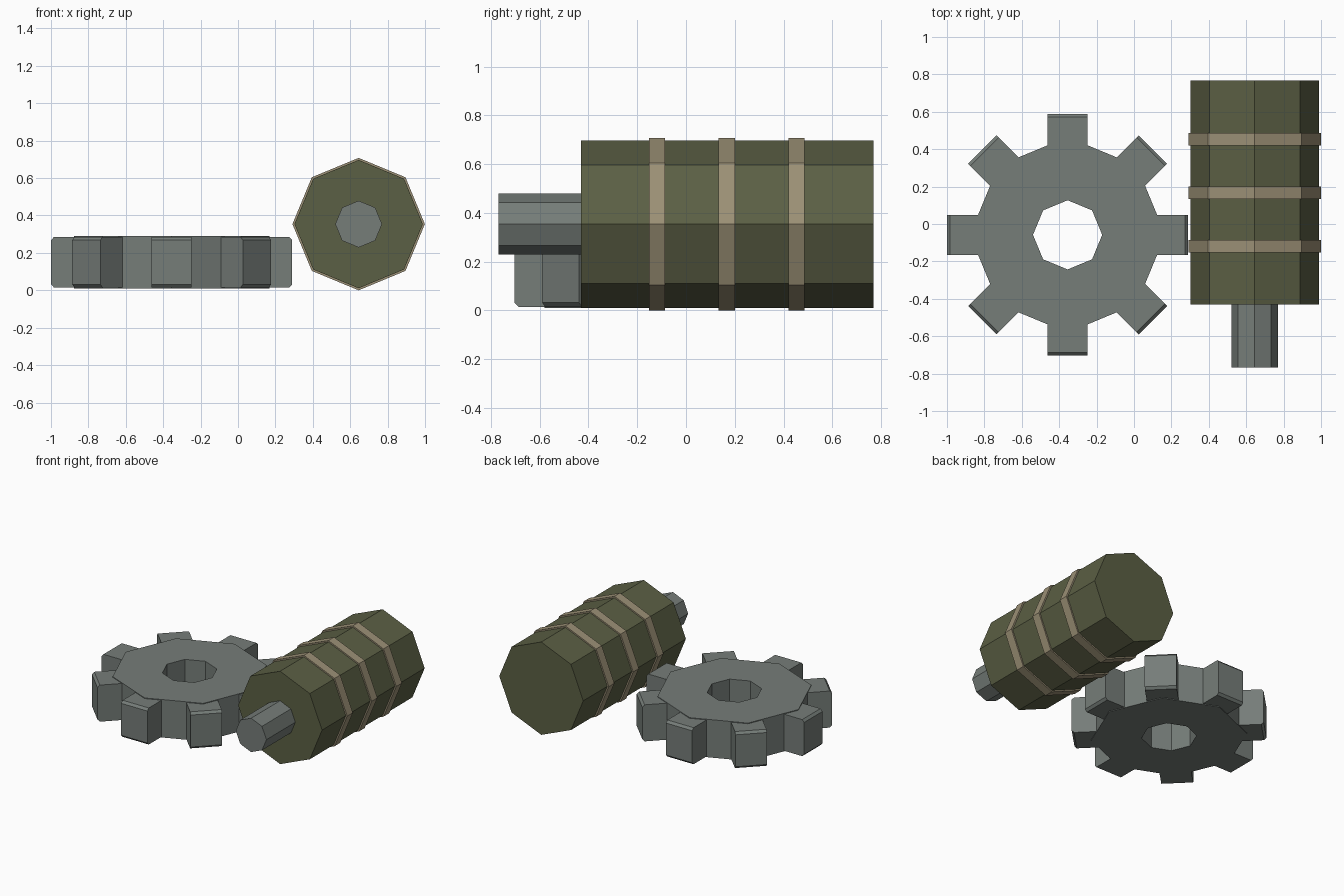
import bpy, bmesh
from math import cos, sin, pi
from mathutils import Matrix, Vector

if "Cube" in bpy.data.objects:
    bpy.data.objects.remove(bpy.data.objects["Cube"])


def material(name, rgb):
    m = bpy.data.materials.new(name)
    m.diffuse_color = (*rgb, 1)
    m.use_nodes = True
    m.node_tree.nodes["Principled BSDF"].inputs["Base Color"].default_value = m.diffuse_color
    return m


STEEL = material("steel", (0.18, 0.205, 0.19))
OLIVE = material("olive", (0.105, 0.115, 0.058))
TAN = material("tan", (0.33, 0.28, 0.18))


def finish(name, bm, mat):
    bmesh.ops.recalc_face_normals(bm, faces=bm.faces)
    mesh = bpy.data.meshes.new(name)
    bm.to_mesh(mesh)
    bm.free()
    mesh.materials.append(mat)
    ob = bpy.data.objects.new(name, mesh)
    bpy.context.collection.objects.link(ob)
    return ob


def ring(bm, radius, z):
    return [bm.verts.new((radius * cos(i * pi / 4), radius * sin(i * pi / 4), z))
            for i in range(8)]


def octagon_along_y(name, radius, y0, y1, mat):
    bm = bmesh.new()
    a, b = ring(bm, radius, y0), ring(bm, radius, y1)
    bm.faces.new(a)
    bm.faces.new(b)
    for i in range(8):
        j = (i + 1) % 8
        bm.faces.new((a[i], a[j], b[j], b[i]))
    # lay the prism along +y
    bm.transform(Matrix.Translation((0.645, 0, 0.354)) @ Matrix.Rotation(-pi / 2, 4, 'X'))
    return finish(name, bm, mat)


# gear wheel: octagonal ring with an octagonal bore
GEAR = Vector((-0.355, -0.058, 0.15))
bm = bmesh.new()
loops = [ring(bm, r, z) for r, z in
         ((0.523, -0.14), (0.523, 0.14), (0.185, 0.14), (0.185, -0.14))]
for k in range(4):
    a, b = loops[k], loops[(k + 1) % 4]
    for i in range(8):
        j = (i + 1) % 8
        bm.faces.new((a[i], a[j], b[j], b[i]))
bmesh.ops.dissolve_limit(bm, angle_limit=0.001, verts=bm.verts, edges=bm.edges)
bm.transform(Matrix.Translation(GEAR))
finish("gear_wheel", bm, STEEL)

# gear teeth: side profile with chamfered tip, extruded across the width
profile = ((0.44, -0.135), (0.629, -0.135), (0.645, -0.118),
           (0.645, 0.118), (0.629, 0.135), (0.44, 0.135))
for n in range(8):
    bm = bmesh.new()
    face = bm.faces.new([bm.verts.new((r, -0.107, z)) for r, z in profile])
    ext = bmesh.ops.extrude_face_region(bm, geom=[face])
    verts = [g for g in ext["geom"] if isinstance(g, bmesh.types.BMVert)]
    bmesh.ops.translate(bm, vec=(0, 0.214, 0), verts=verts)
    bm.transform(Matrix.Translation(GEAR) @ Matrix.Rotation(n * pi / 4, 4, 'Z'))
    finish(f"gear_tooth_{n + 1}", bm, STEEL)

# motor drum, output shaft and three bands
octagon_along_y("drum", 0.343, -0.43, 0.768, OLIVE)
octagon_along_y("shaft", 0.125, -0.768, -0.40, STEEL)
for n in range(3):
    y = 0.167 + (n - 1) * 0.286
    octagon_along_y(f"band_{n + 1}", 0.354, y - 0.033, y + 0.033, TAN)
